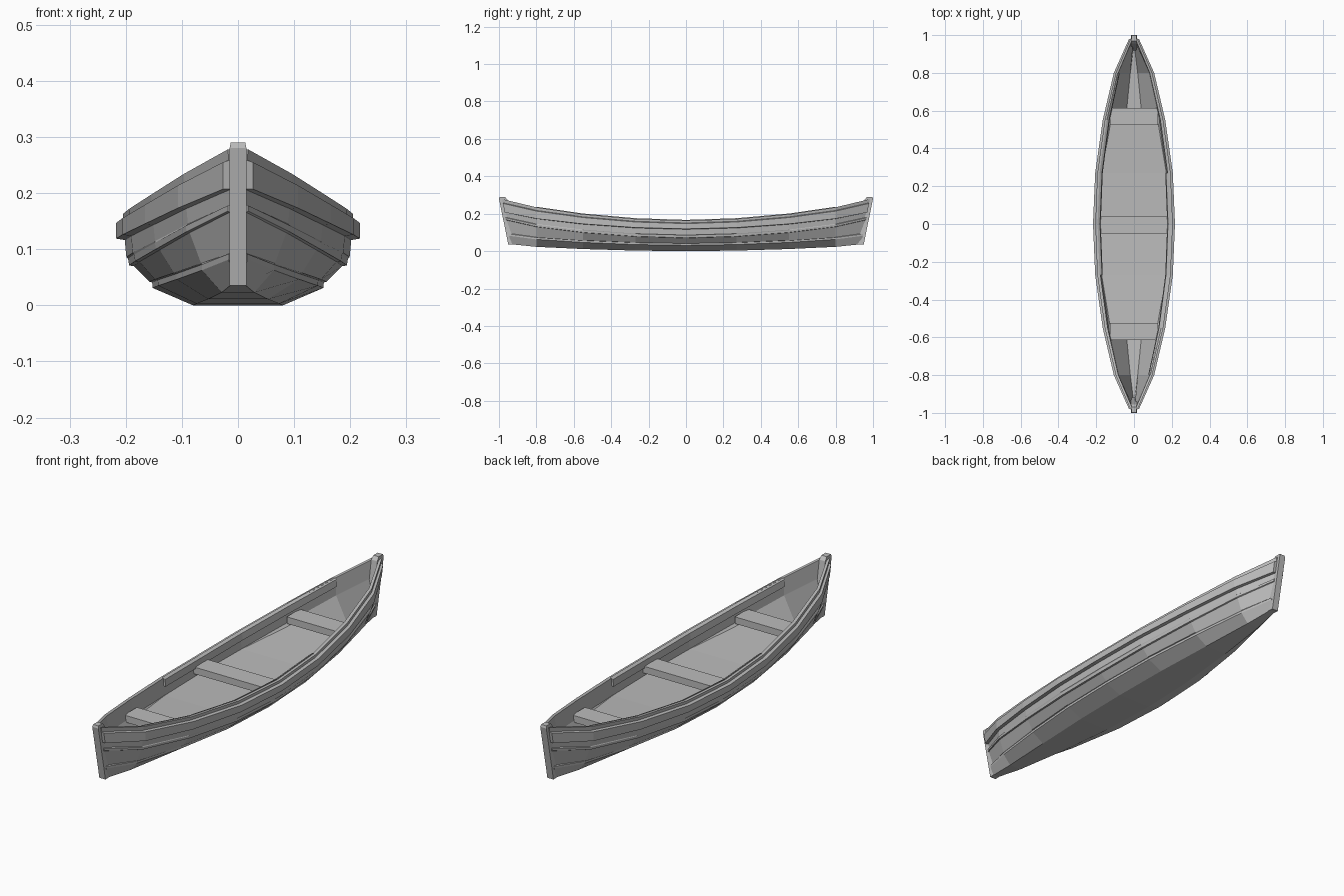
import bpy
import bmesh

if "Cube" in bpy.data.objects:
    bpy.data.objects.remove(bpy.data.objects["Cube"])

wood = bpy.data.materials.new("weathered grey wood")
wood.use_nodes = True
GREY = (0.5, 0.5, 0.5, 1)
wood.diffuse_color = GREY
wood.node_tree.nodes["Principled BSDF"].inputs["Base Color"].default_value = GREY

# Lengthwise stations: position, fullness of the beam, rise of the sheer
HALF = [(0, 1, 0), (0.27, 0.94, 0.08), (0.55, 0.73, 0.3), (0.8, 0.42, 0.62), (1, 0, 1)]
STATIONS = [(-y, f, r) for y, f, r in HALF[:0:-1]] + HALF


def make(name, verts, faces):
    mesh = bpy.data.meshes.new(name)
    mesh.from_pydata(verts, [], faces)
    bm = bmesh.new()
    bm.from_mesh(mesh)
    bmesh.ops.recalc_face_normals(bm, faces=bm.faces)
    bm.to_mesh(mesh)
    bm.free()
    mesh.materials.append(wood)
    obj = bpy.data.objects.new(name, mesh)
    bpy.context.collection.objects.link(obj)
    return obj


def place(point, station):
    """Profile point (mid x, mid z, end x, end z, taper) at a station."""
    xm, zm, xe, ze, taper = point
    y, full, rise = station
    z = zm + (ze - zm) * rise
    if abs(y) == 1:                      # raked ends
        y *= 0.93 + 0.19 * ze
    side = -1 if xm < 0 else 1
    return (side * (xe + (abs(xm) - xe) * full ** taper), y, z)


def loft(name, profile, stations=STATIONS):
    n = len(profile)
    verts = [place(p, s) for s in stations for p in profile]
    faces = [(i * n + j, i * n + (j + 1) % n, (i + 1) * n + (j + 1) % n, (i + 1) * n + j)
             for i in range(len(stations) - 1) for j in range(n)]
    faces += [tuple(range(n)), tuple(range(len(verts) - n, len(verts)))]
    return make(name, verts, faces)


def flip(profile):
    return [(-p[0], *p[1:]) for p in reversed(profile)]


# Hull shell with overlapping planks outside and plain lining inside
outer = [(0.08, 0, 0.012, 0.037, 1.6),
         (0.152, 0.031, 0.016, 0.082, 1.2), (0.153, 0.041, 0.016, 0.092, 1.2),
         (0.158, 0.042, 0.008, 0.095, 1.1),
         (0.186, 0.07, 0.014, 0.166, 1), (0.194, 0.071, 0.018, 0.168, 1),
         (0.196, 0.083, 0.018, 0.178, 1),
         (0.199, 0.086, 0.01, 0.181, 1), (0.202, 0.118, 0.013, 0.215, 1),
         (0.205, 0.163, 0.018, 0.278, 1)]
inner = [(0.189, 0.163, 0.006, 0.278, 1), (0.182, 0.09, 0.004, 0.2, 1),
         (0.072, 0.012, 0.002, 0.055, 1.6)]
half = outer + inner
loft("hull", half + flip(half))

# Raised floor boards between the end seats
floor = [(0.172, 0.08, 0.003, 0.15, 1), (0.183, 0.093, 0.004, 0.16, 1)]
loft("floor_boards", floor + flip(floor), STATIONS[2:7])

# Rubbing rails and inner gunwale strips
rail = [(0.2, 0.116, 0.012, 0.207, 1), (0.217, 0.119, 0.027, 0.207, 1),
        (0.217, 0.147, 0.027, 0.255, 1), (0.2, 0.152, 0.012, 0.26, 1)]
strip = [(0.191, 0.13, 0.006, 0.24, 1), (0.176, 0.13, 0.002, 0.24, 1),
         (0.18, 0.16, 0.003, 0.272, 1), (0.193, 0.167, 0.01, 0.28, 1)]
loft("left_rail", rail)
loft("right_rail", flip(rail))
loft("left_inner_strip", strip, STATIONS[1:6])
loft("right_inner_strip", flip(strip), STATIONS[3:8])


# Seats fitted between the sides
def box(name, hx, y0, y1, z0, z1):
    verts = [(x, y, z) for x in (-hx, hx) for y in (y0, y1) for z in (z0, z1)]
    faces = [(0, 1, 3, 2), (4, 6, 7, 5), (0, 4, 5, 1), (2, 3, 7, 6), (0, 2, 6, 4), (1, 5, 7, 3)]
    return make(name, verts, faces)


box("middle_seat", 0.184, -0.05, 0.04, 0.108, 0.138)
box("front_seat", 0.128, -0.615, -0.525, 0.125, 0.155)
box("back_seat", 0.128, 0.525, 0.615, 0.125, 0.155)

# Raked stem posts at both ends
side = [(0.915, 0.037), (0.95, 0.035), (1.0, 0.28), (0.997, 0.29), (0.968, 0.29), (0.955, 0.275)]
for name, s in (("front_stem", -1), ("back_stem", 1)):
    n = len(side)
    verts = [(x * (0.013 if z > 0.285 else 0.015), s * y, z) for x in (-1, 1) for y, z in side]
    faces = [tuple(range(n)), tuple(range(n, 2 * n))]
    faces += [(i, (i + 1) % n, n + (i + 1) % n, n + i) for i in range(n)]
    make(name, verts, faces)
